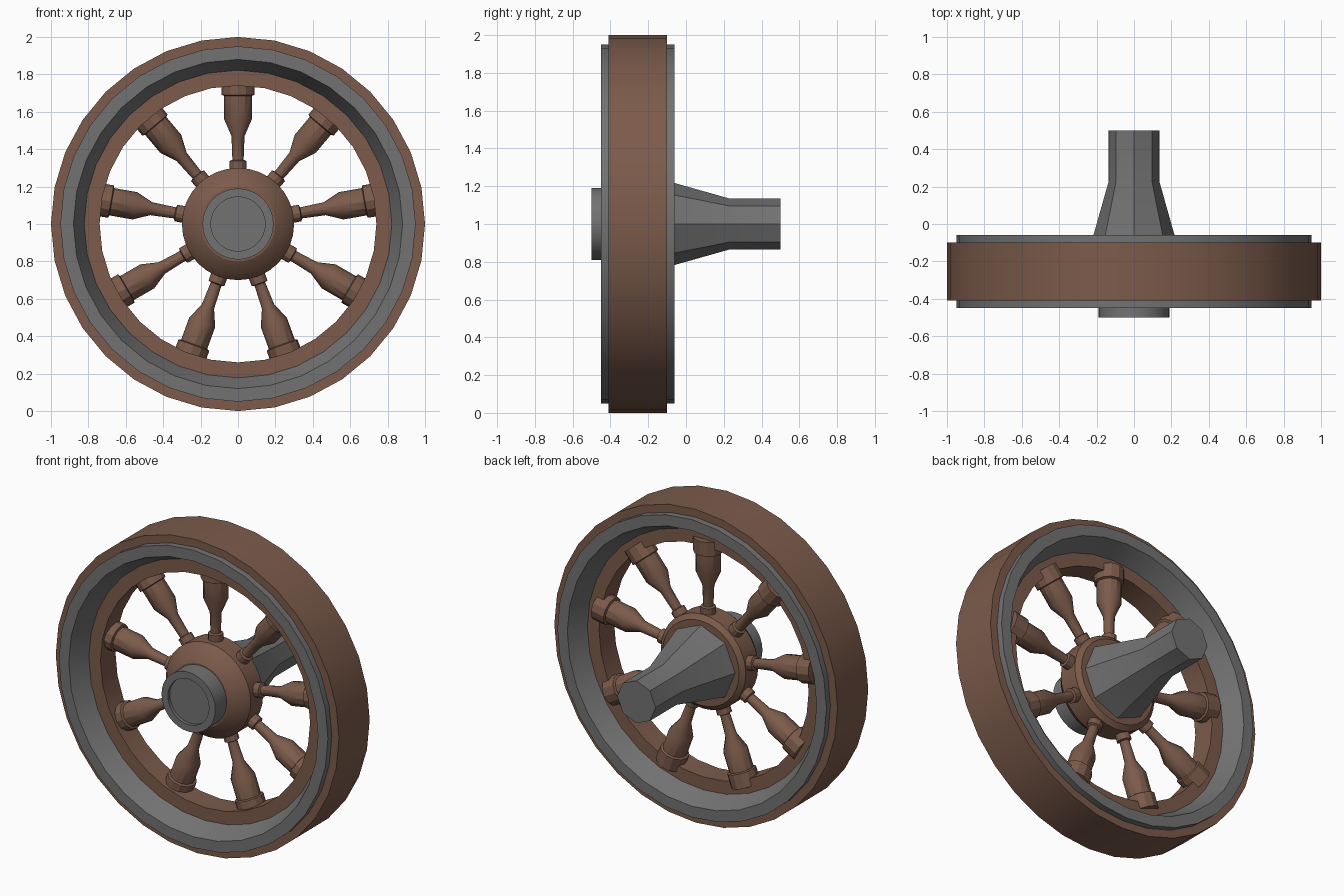
import bpy, bmesh, math
from mathutils import Matrix, Vector

cube = bpy.data.objects.get("Cube")
if cube:
    bpy.data.objects.remove(cube, do_unlink=True)


def material(name, rgb):
    m = bpy.data.materials.new(name)
    m.use_nodes = True
    m.diffuse_color = (*rgb, 1)
    bsdf = m.node_tree.nodes["Principled BSDF"]
    bsdf.inputs["Base Color"].default_value = (*rgb, 1)
    bsdf.inputs["Roughness"].default_value = 0.8
    return m


WOOD = material("brown wood", (0.2, 0.105, 0.07))
IRON = material("grey iron", (0.17, 0.17, 0.17))
# local z runs along the axle (world +y); local y runs up
AXLE = Matrix.Translation((0, 0, 1)) @ Matrix.Rotation(math.radians(-90), 4, 'X')


def lathe(name, profile, sides, mat, matrix, closed=False):
    """Spin (radius, height) points about local z; a closed profile makes a ring."""
    bm = bmesh.new()
    verts = [bm.verts.new((r, 0, h)) for r, h in profile]
    pairs = list(zip(verts, verts[1:]))
    if closed:
        pairs.append((verts[-1], verts[0]))
    edges = [bm.edges.new(p) for p in pairs]
    bmesh.ops.spin(bm, geom=verts + edges, cent=(0, 0, 0), axis=(0, 0, 1),
                   angle=2 * math.pi, steps=sides, use_duplicate=False)
    bmesh.ops.remove_doubles(bm, verts=bm.verts, dist=0.0005)
    bmesh.ops.recalc_face_normals(bm, faces=bm.faces)
    bm.transform(matrix)
    mesh = bpy.data.meshes.new(name)
    bm.to_mesh(mesh)
    bm.free()
    mesh.materials.append(mat)
    obj = bpy.data.objects.new(name, mesh)
    bpy.context.collection.objects.link(obj)
    bpy.ops.object.select_all(action='DESELECT')
    obj.select_set(True)
    bpy.context.view_layer.objects.active = obj
    bpy.ops.object.shade_smooth_by_angle(angle=math.radians(28))
    return obj


# Wooden rim: wide tread with a narrower inner band
MID = -0.255
lathe("rim", [(1, -0.41), (1, -0.1), (0.9, -0.1), (0.84, -0.18), (0.74, -0.18),
              (0.74, -0.33), (0.84, -0.33), (0.9, -0.41)], 32, WOOD, AXLE, True)

# Iron hoops on both faces, sloping inward to the inner band
for name, side in (("front_hoop", -1), ("back_hoop", 1)):
    hoop = [(0.95, 0.1), (0.95, 0.195), (0.88, 0.195), (0.82, 0.07)]
    lathe(name, [(r, MID + side * d) for r, d in hoop], 32, IRON, AXLE, True)

# Hub with a domed front
lathe("hub", [(0, -0.39), (0.2, -0.385), (0.26, -0.35), (0.3, -0.3),
              (0.3, -0.175), (0.27, -0.15), (0, -0.15)], 32, WOOD, AXLE)

# Front hub cap with a shallow recess
lathe("hub_cap", [(0, -0.48), (0.145, -0.48), (0.145, -0.5), (0.19, -0.5),
                  (0.19, -0.37), (0, -0.37)], 32, IRON, AXLE)

# Eight-sided tapering axle
lathe("axle", [(0, -0.16), (0.245, -0.16), (0.135, 0.23), (0.135, 0.5),
               (0, 0.5)], 8, IRON, AXLE)

# Turned spokes
SPOKE = [(0, 0.27), (0.045, 0.27), (0.045, 0.337), (0.03, 0.342), (0.035, 0.47),
         (0.074, 0.56), (0.074, 0.685), (0.088, 0.69), (0.088, 0.78), (0, 0.78)]
COUNT = 9
for i in range(COUNT):
    turn = Matrix.Rotation(2 * math.pi * i / COUNT, 4, 'Y')
    lathe(f"spoke_{i + 1}", SPOKE, 12, WOOD,
          Matrix.Translation(Vector((0, -0.225, 1))) @ turn)
